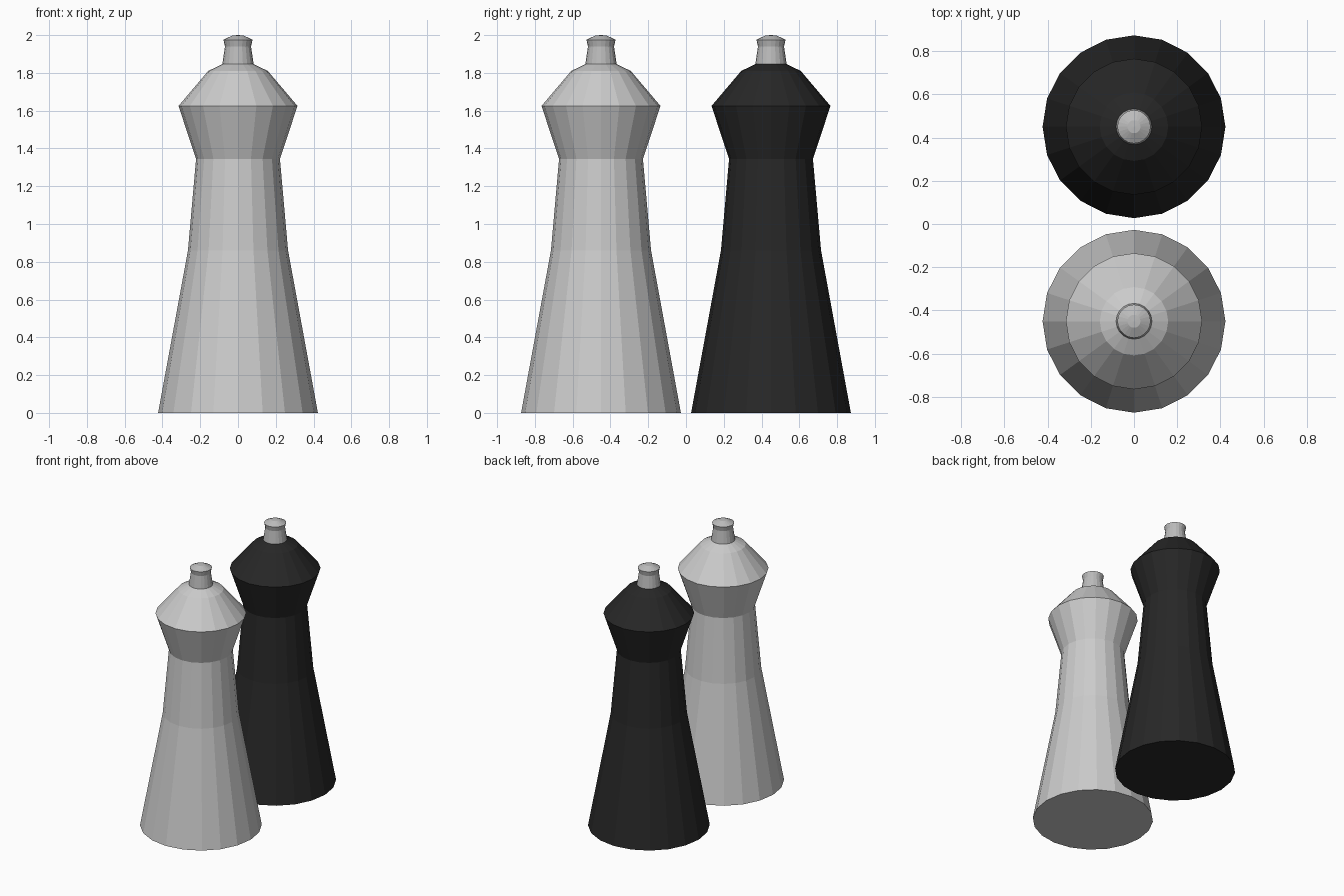
import bpy, bmesh, math

if "Cube" in bpy.data.objects:
    bpy.data.objects.remove(bpy.data.objects["Cube"])

SIDES = 20
BODY = [(0.423, 0), (0.265, 0.86), (0.222, 1.345), (0.315, 1.625),
        (0.158, 1.81), (0.08, 1.848)]
CAP = [(0.083, 1.846), (0.069, 1.94), (0.077, 1.975), (0.03, 1.998)]


def material(name, value):
    mat = bpy.data.materials.new(name)
    mat.diffuse_color = (value, value, value, 1)
    mat.use_nodes = True
    mat.node_tree.nodes["Principled BSDF"].inputs["Base Color"].default_value = mat.diffuse_color
    return mat


def lathe(name, profile, y, mat, top_z=None):
    """Turn a (radius, height) profile into a flat-sided solid."""
    bm = bmesh.new()
    rings = []
    for r, z in profile:
        rings.append([bm.verts.new((r * math.cos(2 * math.pi * i / SIDES),
                                    r * math.sin(2 * math.pi * i / SIDES), z))
                      for i in range(SIDES)])
    for low, high in zip(rings, rings[1:]):
        for i in range(SIDES):
            j = (i + 1) % SIDES
            bm.faces.new((low[i], low[j], high[j], high[i]))
    bm.faces.new(rings[0][::-1])
    if top_z is None:
        bm.faces.new(rings[-1])
    else:
        tip = bm.verts.new((0, 0, top_z))
        for i in range(SIDES):
            bm.faces.new((rings[-1][i], rings[-1][(i + 1) % SIDES], tip))
    mesh = bpy.data.meshes.new(name)
    bm.to_mesh(mesh)
    bm.free()
    mesh.materials.append(mat)
    obj = bpy.data.objects.new(name, mesh)
    obj.location.y = y
    bpy.context.collection.objects.link(obj)
    return obj


light = material("light_grey", 0.8)
dark = material("black", 0.02)
metal = material("metal_grey", 0.5)

# Two matching shakers, each with a turned body and a small metal knob
for kind, y, mat in (("salt", -0.45, light), ("pepper", 0.45, dark)):
    lathe(kind + "_shaker_body", BODY, y, mat)
    lathe(kind + "_shaker_knob", CAP, y, metal, top_z=2.0)
